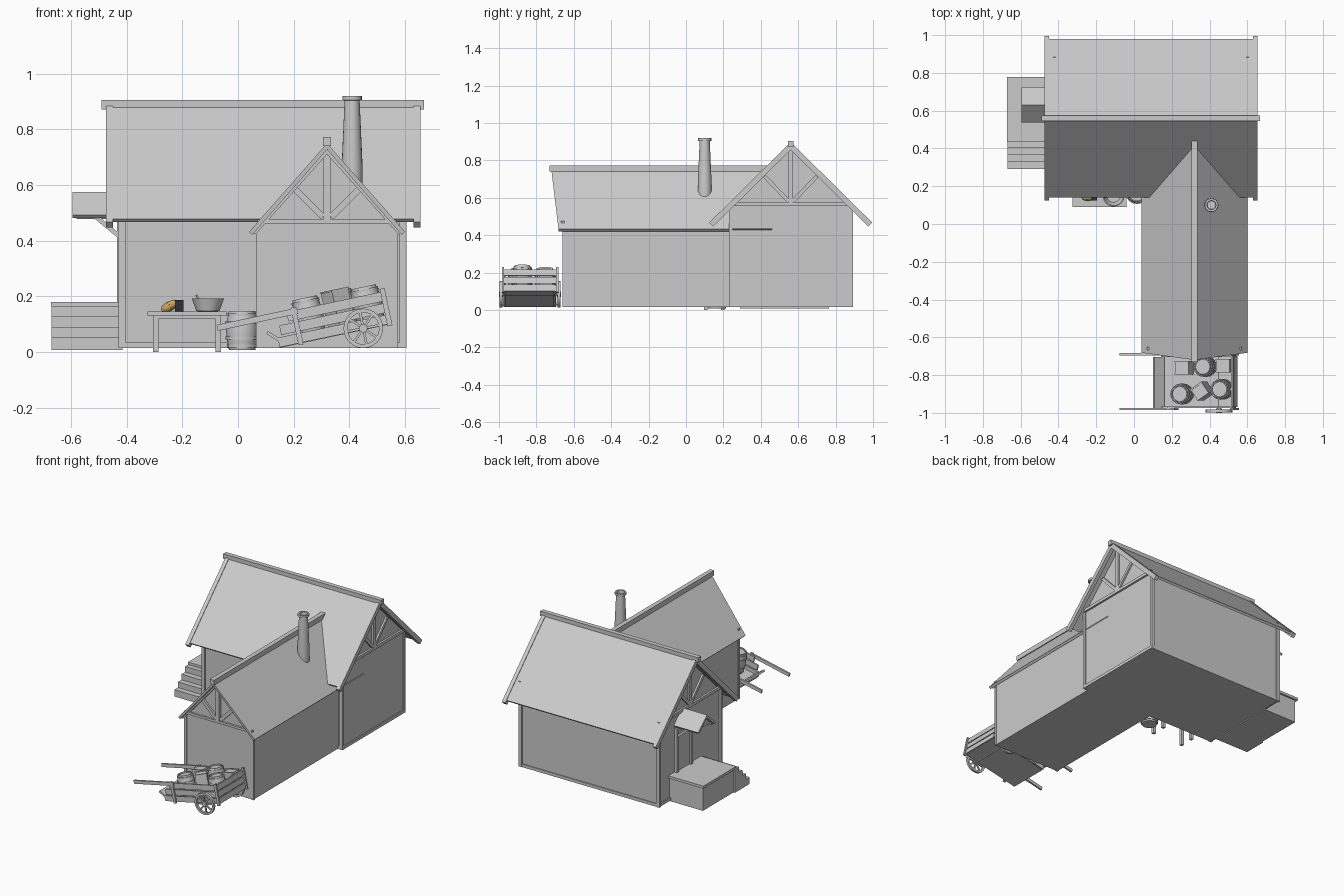
import bpy, bmesh, math
from mathutils import Matrix, Vector

if "Cube" in bpy.data.objects:
    bpy.data.objects.remove(bpy.data.objects["Cube"])

I = Matrix.Identity(4)

def finish(name, bm, mat=None, smooth=False):
    bmesh.ops.recalc_face_normals(bm, faces=bm.faces)
    me = bpy.data.meshes.new(name)
    bm.to_mesh(me)
    bm.free()
    ob = bpy.data.objects.new(name, me)
    bpy.context.collection.objects.link(ob)
    if mat:
        me.materials.append(mat)
    if smooth:
        bpy.context.view_layer.objects.active = ob
        ob.select_set(True)
        bpy.ops.object.shade_smooth_by_angle(angle=math.radians(35))
        ob.select_set(False)
    return ob

def box(name, lo, hi, m=I, mat=None):
    lo, hi = Vector(lo), Vector(hi)
    bm = bmesh.new()
    bmesh.ops.create_cube(bm, size=1, matrix=m @ Matrix.Translation((lo + hi) / 2) @ Matrix.Diagonal((*(hi - lo), 1)))
    return finish(name, bm, mat)

def beam(name, p, q, w, d, up=(0, 0, 1), m=I):
    # rectangular bar from p to q, d measured along 'up', w sideways
    p, q = Vector(p), Vector(q)
    x = (q - p).normalized()
    y = Vector(up).cross(x).normalized()
    z = x.cross(y)
    r = Matrix((x, y, z)).transposed().to_4x4()
    bm = bmesh.new()
    bmesh.ops.create_cube(bm, size=1, matrix=m @ Matrix.Translation((p + q) / 2) @ r @ Matrix.Diagonal(((q - p).length, w, d, 1)))
    return finish(name, bm)

def prism(name, pts, axis, a, b):
    # extrude a 2D profile along x (pts are y,z) or y (pts are x,z)
    f = (lambda p, t: (t, p[0], p[1])) if axis == 'x' else (lambda p, t: (p[0], t, p[1]))
    bm = bmesh.new()
    face = bm.faces.new([bm.verts.new(f(p, a)) for p in pts])
    g = bmesh.ops.extrude_face_region(bm, geom=[face])
    bmesh.ops.translate(bm, vec=f((0, 0), b - a), verts=[v for v in g['geom'] if isinstance(v, bmesh.types.BMVert)])
    return finish(name, bm)

def lathe(name, prof, n, m, mat=None, closed=False, smooth=True):
    bm = bmesh.new()
    rings = [[bm.verts.new(m @ Vector((r * math.cos(2 * math.pi * i / n), r * math.sin(2 * math.pi * i / n), z)))
              for i in range(n)] for r, z in prof]
    for a, b in zip(rings, rings[1:] + ([rings[0]] if closed else [])):
        for i in range(n):
            bm.faces.new((a[i], a[(i + 1) % n], b[(i + 1) % n], b[i]))
    if not closed:
        bm.faces.new(rings[0])
        bm.faces.new(rings[-1])
    return finish(name, bm, mat, smooth)

def chevron(c, top, half, eave, t):
    return [(c, top), (c + half, eave), (c + half - t * .7, eave - t * .7),
            (c, top - t * 1.4), (c - half + t * .7, eave - t * .7), (c - half, eave)]

def colour(name, c):
    m = bpy.data.materials.new(name)
    m.diffuse_color = (*c, 1)
    m.use_nodes = True
    m.node_tree.nodes["Principled BSDF"].inputs["Base Color"].default_value = m.diffuse_color
    return m

tan, dark = colour('tan', (.6, .36, .12)), colour('dark', (.03, .03, .03))

# main house walls and roof
prism('main_walls', [(.24, .015), (.885, .015), (.885, .55), (.5625, .865), (.24, .55)], 'x', -.415, .597)
prism('main_roof', chevron(.56, .893, .42, .478, .016), 'x', -.465, .645)
box('main_ridge_beam', (-.49, .545, .872), (.668, .575, .905))
for x in (-.475, .63):
    prism('main_bargeboard', chevron(.56, .898, .435, .468, .03), 'x', x, x + .025)

# main timber frame: corner posts, sills, top plates
for x in (-.42, .59):
    for y in (.235, .88):
        box('corner_post', (x - .01, y - .005, .015), (x + .015, y + .013, .56))
for y in (.234, .884):
    box('long_sill', (-.42, y, .015), (.6, y + .007, .035))
    box('long_plate', (-.42, y, .53), (.6, y + .007, .55))
for s, x in ((-1, -.42), (1, .602)):
    box('side_sill', (x - .005, .24, .015), (x + .003, .885, .035))
    box('side_plate', (x - .008, .24, .555), (x + .008, .885, .575))
    beam('main_king_post', (x, .56, .57), (x, .56, .86), .025, .016, (1, 0, 0))
    for k in (-1, 1):
        beam('main_gable_brace', (x, .56 + k * .01, .58), (x, .56 + k * .14, .715), .02, .014, (1, 0, 0))

# front wing
prism('wing_walls', [(.07, .015), (.57, .015), (.57, .44), (.32, .72), (.07, .44)], 'y', -.655, .3)
roof = prism('wing_roof', chevron(.32, .75, .28, .432, .016), 'y', -.72, .46)
for v in roof.data.vertices:
    if v.co.y < 0:
        v.co.y += .12 * (.75 - v.co.z)
box('wing_ridge_beam', (.305, -.73, .74), (.335, .45, .773))
for x in (.065, .557):
    box('wing_corner_post', (x, -.66, .015), (x + .018, -.645, .44))
box('wing_gable_beam', (.07, -.668, .46), (.57, -.65, .476))
beam('wing_king_post', (.32, -.664, .476), (.32, -.664, .735), .025, .018, (0, 1, 0))
for k in (-1, 1):
    beam('wing_gable_brace', (.32 + k * .015, -.662, .485), (.32 + k * .12, -.662, .59), .022, .014, (0, 1, 0))
    beam('wing_bargeboard', (.32, -.675, .727), (.32 + k * .265, -.66, .43), .022, .02, (0, 1, 0))

# round chimney
lathe('chimney', [(.037, .58), (.037, .68), (.027, .903), (.035, .905), (.035, .92), (.024, .92), (.022, .89)], 20,
      Matrix.Translation((.41, .1, 0)))

# porch platform with steps
box('porch_base', (-.66, .44, .008), (-.415, .765, .165))
box('porch_top', (-.672, .435, .163), (-.415, .778, .18))
for i in range(4):
    box('porch_step', (-.67, .29 + i * .0375, .008), (-.415, .445, .053 + i * .037))

# door and its small awning
box('door', (-.422, .565, .18), (-.412, .695, .45))
for y in (.55, .695):
    box('door_jamb', (-.435, y, .18), (-.41, y + .018, .47))
    beam('awning_bracket', (-.51, y + .009, .485), (-.425, y + .009, .415), .016, .016)
    box('awning_rail', (-.58, y, .478), (-.415, y + .018, .492))
box('door_lintel', (-.435, .55, .45), (-.41, .713, .468))
prism('awning_roof', chevron(.63, .575, .092, .492, .014), 'x', -.595, -.415)
prism('awning_gable', [(.56, .49), (.70, .49), (.63, .555)], 'x', -.57, -.42)

# table with things on it
box('table_top', (-.325, .09, .132), (-.04, .215, .146))
for x in (-.305, -.08):
    for y in (.097, .188):
        box('table_leg', (x, y, 0), (x + .019, y + .019, .132))
    box('table_end_rail', (x + .004, .1, .112), (x + .015, .2, .13))
box('table_side_rail', (-.3, .1, .118), (-.065, .11, .132))
lathe('bowl', [(.035, .146), (.042, .148), (.058, .193), (.053, .193), (.036, .156)], 16, Matrix.Translation((-.108, .15, 0)))
beam('bowl_spoon', (-.12, .15, .155), (-.15, .14, .205), .006, .006)
lathe('loaf', [(.004, -.034), (.014, -.024), (.018, 0), (.014, .024), (.004, .034)], 10,
      Matrix.Translation((-.245, .14, .165)) @ Matrix.Rotation(1.1, 4, 'Y'), tan)
box('dark_jar', (-.227, .125, .146), (-.195, .155, .187), mat=dark)

# barrels: staves with hoops
def barrel(m, r=.055, h=.14):
    lathe('barrel', [(r * .82, 0), (r * .95, h * .25), (r, h * .5), (r * .95, h * .75), (r * .82, h),
                     (r * .72, h), (r * .72, h * .94)], 16, m)
    for f in (.1, .3, .7, .9):
        q = r * (1 - .18 * (2 * f - 1) ** 2)
        lathe('barrel_hoop', [(q * .95, h * f - .005), (q + .003, h * f - .005), (q + .003, h * f + .005), (q * .95, h * f + .005)],
              16, m, closed=True)
barrel(Matrix.Translation((.015, .165, .008)), .058, .14)

# hand cart, built level and then tilted
C = Matrix.Translation((.15, 0, .015)) @ Matrix.Rotation(math.radians(-12), 4, 'Y')
box('cart_floor', (0, -.965, 0), (.4, -.705, .012), C)
for y in (-.975, -.705):
    for i, u in enumerate((0, .015, .05)):
        box('cart_side_plank', (u, y, .002 + i * .042), (.4, y + .01, .037 + i * .042), C)
    o = y - .01 if y < -.8 else y + .01
    box('cart_handle', (-.205, o, .106), (.09, o + .012, .128), C)
    for u in (.068, .395):
        box('cart_post', (u, o, -.005), (u + .018, o + .012, .132), C)
for i in range(3):
    box('cart_back_plank', (.397, -.97, .002 + i * .042), (.407, -.7, .037 + i * .042), C)
beam('cart_open_flap', (.158, -.84, .037), (.105, -.84, .07), .27, .012)

# wheels
for y in (-.989, -.68):
    W = Matrix.Translation((.45, y, .085)) @ Matrix.Rotation(math.pi / 2, 4, 'X')
    lathe('wheel_rim', [(.057, -.008), (.071, -.008), (.071, .008), (.057, .008)], 24, W, closed=True)
    lathe('wheel_hub', [(.015, -.011), (.015, .011)], 12, W)
    for k in range(8):
        a = k * math.pi / 4 + .2
        d = Vector((math.cos(a), math.sin(a), 0))
        beam('wheel_spoke', d * .012, d * .06, .009, .008, (0, 0, 1), W)
lathe('axle', [(.008, -.15), (.008, .15)], 10, Matrix.Translation((.45, -.8345, .085)) @ Matrix.Rotation(math.pi / 2, 4, 'X'))

# cargo
for u, y, h in ((.25, -.755, .145), (.125, -.9, .145), (.34, -.875, .14)):
    barrel(C @ Matrix.Translation((u, y, .012)), .054, h)
for u, y, a, h in ((.135, -.76, 0, .14), (.235, -.885, .6, .16), (.355, -.75, 0, .13)):
    m = C @ Matrix.Translation((u, y, .012)) @ Matrix.Rotation(a, 4, 'Z')
    box('crate', (-.036, -.036, 0), (.036, .036, h - .012), m)
    for k in (-.036, .028):
        box('crate_batten', (-.038, k, h - .014), (.038, k + .008, h - .008), m)
